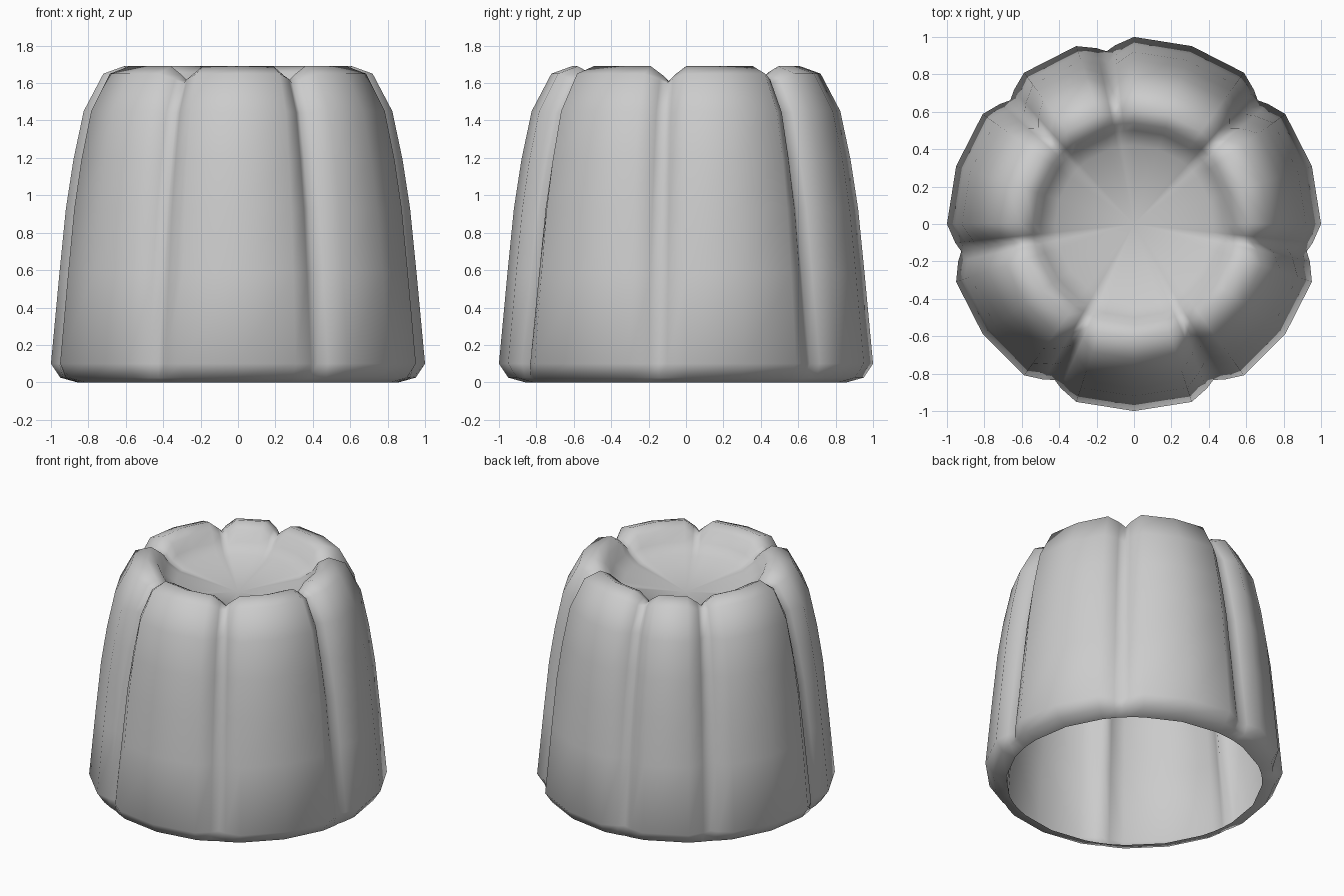
import bpy, bmesh
from math import radians, cos, sin

if "Cube" in bpy.data.objects:
    bpy.data.objects.remove(bpy.data.objects["Cube"])

# Profile rings: radius, height, groove inset, groove drop
RINGS = [
    (0.86, 0.00, 0.00, 0.00), (0.95, 0.025, 0.015, 0.00), (1.00, 0.10, 0.065, 0.00),
    (0.955, 0.58, 0.08, 0.00), (0.92, 0.93, 0.09, 0.00), (0.88, 1.19, 0.10, 0.00),
    (0.825, 1.45, 0.10, 0.01), (0.72, 1.65, 0.08, 0.05), (0.61, 1.69, 0.02, 0.08),
    (0.54, 1.655, 0.00, 0.07), (0.50, 1.58, 0.00, 0.03), (0.42, 1.52, 0.00, 0.01),
]
GROOVES = [45, 99, 135, 189, 243, 297, 351]

# Columns: 20 even sides plus three extra per groove (angle, groove strength)
cols = [(a, 0.0) for a in range(0, 360, 18)]
for g in GROOVES:
    cols += [(g - 3, 0.6), (g, 1.0), (g + 3, 0.6)]
cols.sort()

bm = bmesh.new()
grid = []
for r, z, inset, drop in RINGS:
    row = []
    for a, k in cols:
        rr = r - inset * k
        row.append(bm.verts.new((rr * cos(radians(a)), rr * sin(radians(a)), z - drop * k)))
    grid.append(row)
n = len(cols)
for lo, hi in zip(grid, grid[1:]):
    for i in range(n):
        j = (i + 1) % n
        bm.faces.new((lo[i], lo[j], hi[j], hi[i]))

# Dished centre of the top
centre = bm.verts.new((0, 0, 1.44))
for i in range(n):
    bm.faces.new((grid[-1][i], grid[-1][(i + 1) % n], centre))

for f in bm.faces:
    f.smooth = True
mesh = bpy.data.meshes.new("fluted_cake")
bm.to_mesh(mesh)
bm.free()
cake = bpy.data.objects.new("fluted_cake", mesh)
bpy.context.collection.objects.link(cake)
